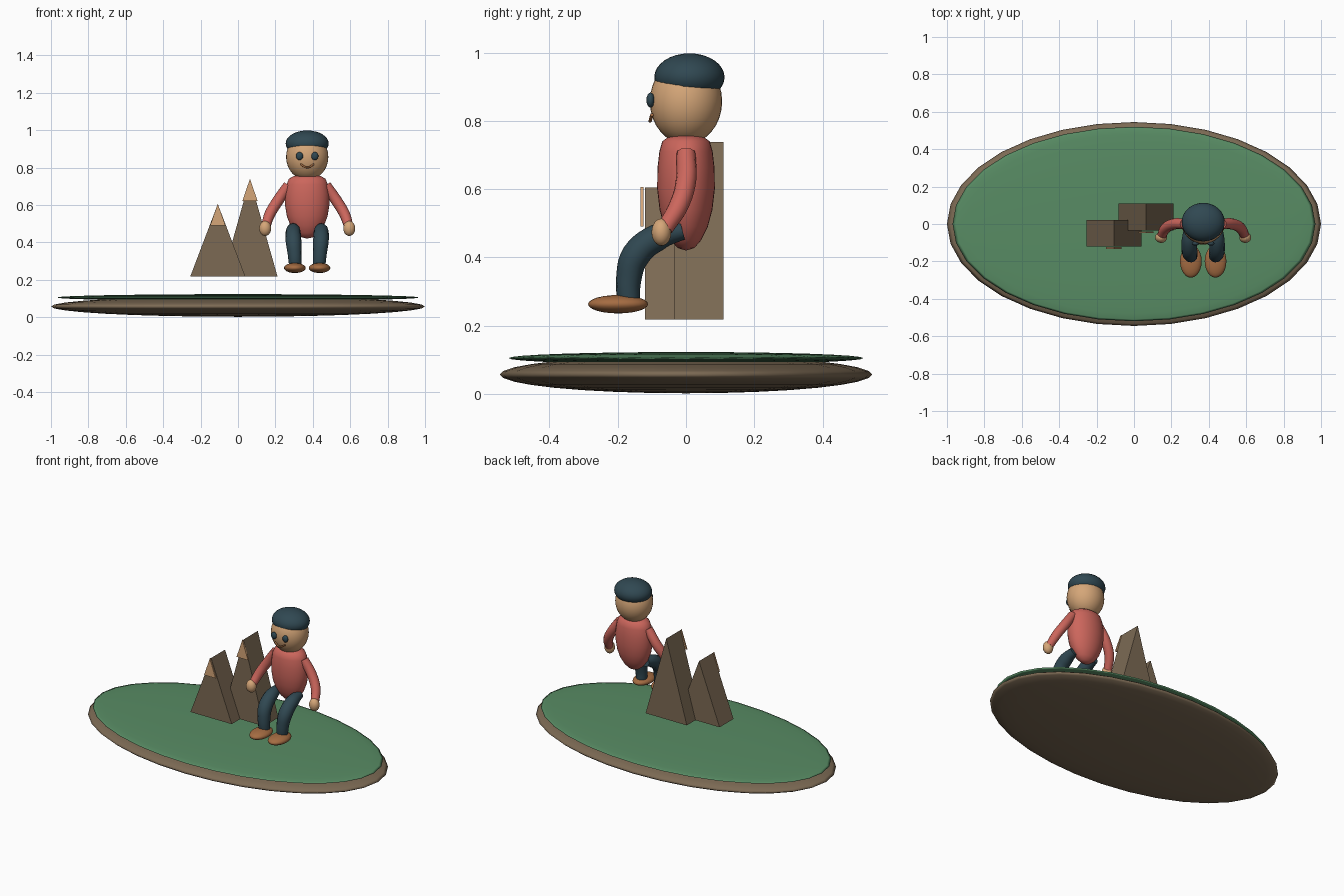
import bpy, bmesh, math

if "Cube" in bpy.data.objects:
    bpy.data.objects.remove(bpy.data.objects["Cube"])


def material(name, srgb):
    m = bpy.data.materials.new(name)
    lin = [((c / 255 + 0.055) / 1.055) ** 2.4 for c in srgb]
    m.diffuse_color = (*lin, 1)
    m.use_nodes = True
    m.node_tree.nodes["Principled BSDF"].inputs["Base Color"].default_value = m.diffuse_color
    return m


GREEN = material("grass green", (88, 140, 100))
BROWN = material("earth brown", (124, 106, 84))
TAN = material("skin tan", (213, 166, 120))
RED = material("shirt red", (204, 102, 92))
NAVY = material("dark slate", (48, 72, 82))
SHOE = material("shoe brown", (165, 108, 66))

CX = 0.37  # figure centre line


def from_bmesh(name, bm, mat, smooth=True):
    bmesh.ops.recalc_face_normals(bm, faces=bm.faces)
    me = bpy.data.meshes.new(name)
    bm.to_mesh(me)
    bm.free()
    me.materials.append(mat)
    ob = bpy.data.objects.new(name, me)
    bpy.context.collection.objects.link(ob)
    for p in me.polygons:
        p.use_smooth = smooth
    return ob


def ellipsoid(name, centre, radii, mat, segs=32, rings=16):
    bm = bmesh.new()
    bmesh.ops.create_uvsphere(bm, u_segments=segs, v_segments=rings, radius=1)
    bmesh.ops.scale(bm, vec=radii, verts=bm.verts)
    bmesh.ops.translate(bm, vec=centre, verts=bm.verts)
    return from_bmesh(name, bm, mat)


def wedge(name, x, half, z0, z1, y0, y1, mat):
    """Triangular prism running along y."""
    bm = bmesh.new()
    tri = [(x - half, z0), (x + half, z0), (x, z1)]
    face = bm.faces.new([bm.verts.new((px, y0, pz)) for px, pz in tri])
    ext = bmesh.ops.extrude_face_region(bm, geom=[face], use_keep_orig=True)
    moved = [g for g in ext["geom"] if isinstance(g, bmesh.types.BMVert)]
    bmesh.ops.translate(bm, vec=(0, y1 - y0, 0), verts=moved)
    return from_bmesh(name, bm, mat, smooth=False)


def tube(name, points, mat, res=5):
    """Round tube through (x, y, z, radius) points."""
    cu = bpy.data.curves.new(name, "CURVE")
    cu.dimensions = "3D"
    cu.bevel_depth = 1
    cu.bevel_resolution = 4
    cu.resolution_u = res
    cu.use_fill_caps = True
    sp = cu.splines.new("BEZIER")
    sp.bezier_points.add(len(points) - 1)
    for bp, (x, y, z, r) in zip(sp.bezier_points, points):
        bp.co = (x, y, z)
        bp.radius = r
        bp.handle_left_type = bp.handle_right_type = "AUTO"
    cu.materials.append(mat)
    ob = bpy.data.objects.new(name, cu)
    bpy.context.collection.objects.link(ob)
    bpy.ops.object.select_all(action="DESELECT")
    ob.select_set(True)
    bpy.context.view_layer.objects.active = ob
    bpy.ops.object.convert(target="MESH")
    bpy.ops.object.shade_smooth_by_angle(angle=math.radians(50))
    return ob


def lathe(name, profile, centre, y_scale, mat, segs=32):
    bm = bmesh.new()
    vs = [bm.verts.new((r, 0, z)) for r, z in profile]
    es = [bm.edges.new(pair) for pair in zip(vs, vs[1:])]
    bmesh.ops.spin(bm, geom=vs + es, cent=(0, 0, 0), axis=(0, 0, 1),
                   angle=math.tau, steps=segs)
    bmesh.ops.remove_doubles(bm, verts=bm.verts, dist=1e-5)
    bmesh.ops.scale(bm, vec=(1, y_scale, 1), verts=bm.verts)
    bmesh.ops.translate(bm, vec=centre, verts=bm.verts)
    return from_bmesh(name, bm, mat)


# Oval island: earth with a grass layer on top
ellipsoid("earth_base", (0, 0, 0.057), (1, 0.545, 0.055), BROWN)
ellipsoid("grass_top", (0, 0, 0.105), (0.97, 0.52, 0.018), GREEN)

# Two wedge mountains with pale peak plates on the front
for side, x, top, y0, y1, cap_z in (("left", -0.108, 0.605, -0.12, 0.022, 0.49),
                                    ("right", 0.064, 0.738, -0.035, 0.11, 0.62)):
    wedge(side + "_mountain", x, 0.147, 0.218, top, y0, y1, BROWN)
    wedge(side + "_peak", x, 0.041, cap_z, top + 0.002, y0 - 0.013, y0 - 0.004, TAN)

# Torso
lathe("torso", [(0, 0.42), (0.035, 0.428), (0.062, 0.45), (0.09, 0.49),
                (0.109, 0.54), (0.119, 0.6), (0.118, 0.66), (0.11, 0.71),
                (0.098, 0.74), (0.07, 0.755), (0, 0.76)],
      (CX, 0, 0), 0.71, RED)

# Head and cap
ellipsoid("head", (CX, 0, 0.857), (0.113, 0.106, 0.125), TAN)
ellipsoid("cap", (CX, 0.01, 0.928), (0.115, 0.103, 0.07), NAVY)

# Smile
tube("smile", [(CX - 0.036, -0.1, 0.818, 0.005), (CX, -0.105, 0.8, 0.005),
               (CX + 0.036, -0.1, 0.818, 0.005)], SHOE)

# Paired parts
for side, s in (("left", -1), ("right", 1)):
    ellipsoid(side + "_eye", (CX + s * 0.041, -0.104, 0.861),
              (0.019, 0.012, 0.022), NAVY, 16, 8)
    tube(side + "_arm", [(CX + s * 0.1, 0, 0.705, 0.028),
                         (CX + s * 0.155, 0, 0.625, 0.03),
                         (CX + s * 0.2, -0.022, 0.55, 0.029),
                         (CX + s * 0.222, -0.062, 0.485, 0.025)], RED)
    ellipsoid(side + "_hand", (CX + s * 0.225, -0.072, 0.474),
              (0.032, 0.029, 0.04), TAN, 24, 12)
    tube(side + "_leg", [(CX + s * 0.075, -0.01, 0.478, 0.026),
                         (CX + s * 0.075, -0.085, 0.458, 0.04),
                         (CX + s * 0.073, -0.148, 0.405, 0.042),
                         (CX + s * 0.067, -0.168, 0.335, 0.037),
                         (CX + s * 0.063, -0.168, 0.265, 0.033)], NAVY)
    ellipsoid(side + "_shoe", (CX + s * 0.066, -0.199, 0.263),
              (0.058, 0.088, 0.027), SHOE, 24, 12)
